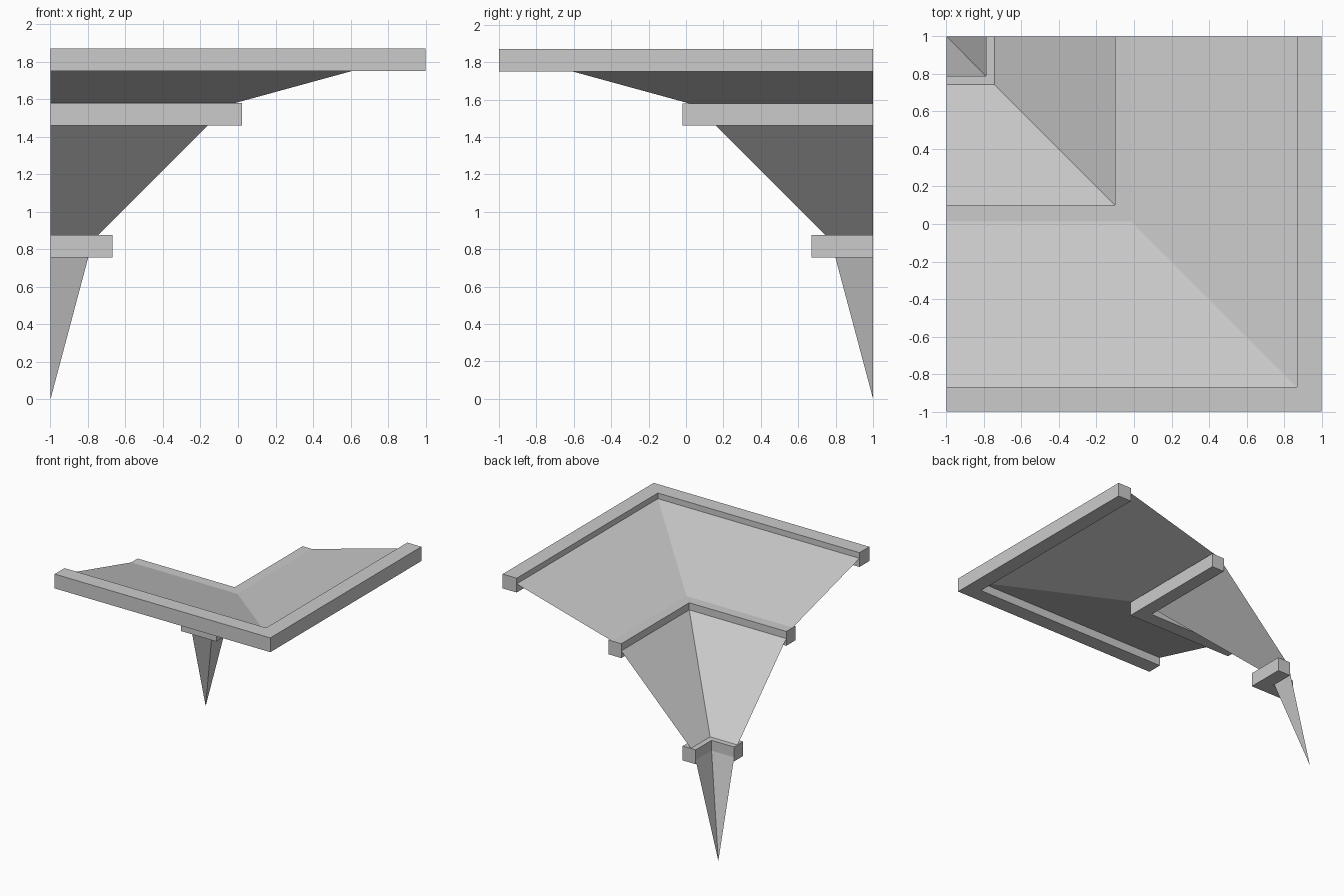
import bpy
import bmesh

cube = bpy.data.objects.get("Cube")
if cube:
    bpy.data.objects.remove(cube, do_unlink=True)

# Single stone colour
stone = bpy.data.materials.new("light_grey_stone")
stone.use_nodes = True
colour = (0.6, 0.6, 0.6, 1.0)
stone.diffuse_color = colour
stone.node_tree.nodes["Principled BSDF"].inputs["Base Color"].default_value = colour


def place(u, v, z):
    """Distances from the back corner to model coordinates."""
    return (u - 1, 1 - v, z)


def finish(bm, name):
    mesh = bpy.data.meshes.new(name)
    bm.to_mesh(mesh)
    bm.free()
    mesh.materials.append(stone)
    obj = bpy.data.objects.new(name, mesh)
    bpy.context.collection.objects.link(obj)
    return obj


def corner_band(name, inner, outer, bottom, height=0.12):
    """L-shaped beam running around the corner."""
    bm = bmesh.new()
    outline = [(inner, 0), (inner, inner), (0, inner),
               (0, outer), (outer, outer), (outer, 0)]
    base = bm.faces.new([bm.verts.new(place(u, v, bottom)) for u, v in outline])
    top = bmesh.ops.extrude_face_region(bm, geom=[base])["geom"]
    verts = [g for g in top if isinstance(g, bmesh.types.BMVert)]
    bmesh.ops.translate(bm, verts=verts, vec=(0, 0, height))
    bmesh.ops.recalc_face_normals(bm, faces=bm.faces)
    return finish(bm, name)


def corner_slope(name, u0, z0, u1, z1):
    """Two thin sloping sheets that meet on the diagonal."""
    bm = bmesh.new()
    low = [bm.verts.new(place(u, v, z0)) for u, v in ((u0, 0), (u0, u0), (0, u0))]
    high = [bm.verts.new(place(u, v, z1)) for u, v in ((u1, 0), (u1, u1), (0, u1))]
    for i in range(2):
        bm.faces.new((low[i], low[i + 1], high[i + 1], high[i]))
    bmesh.ops.remove_doubles(bm, verts=bm.verts, dist=0.0001)
    return finish(bm, name)


# Beams
corner_band("top_beam", 1.87, 2.0, 1.75)
corner_band("middle_beam", 0.90, 1.02, 1.46)
corner_band("lower_beam", 0.21, 0.33, 0.755)

# Sloping panels between the beams, ending in a point
corner_slope("upper_slope", 0.96, 1.573, 1.88, 1.825)
corner_slope("middle_slope", 0.22, 0.84, 0.91, 1.53)
corner_slope("bottom_spike", 0.0, 0.0, 0.213, 0.80)
